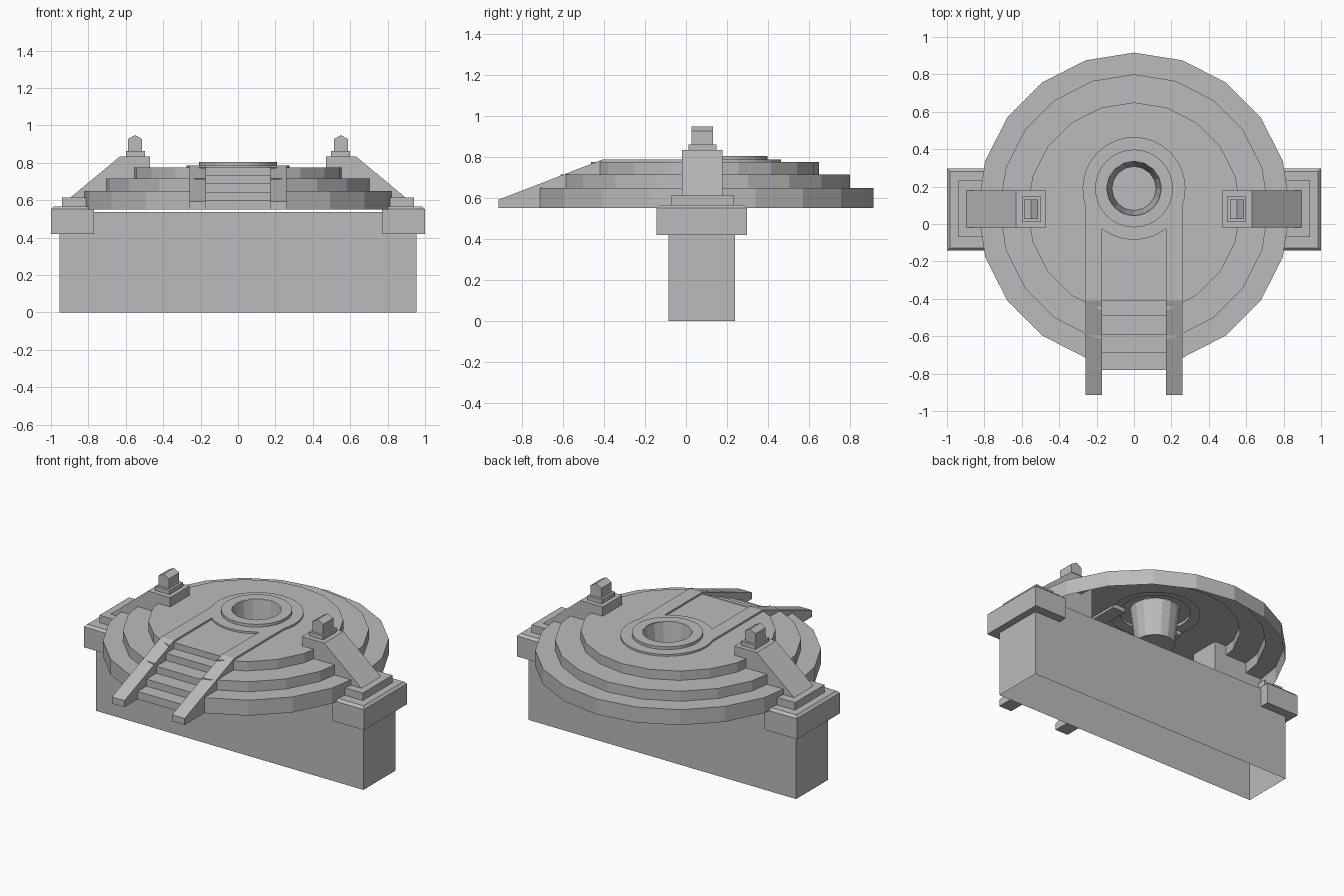
import bpy, bmesh
from math import sin, cos, pi
from mathutils import Vector

old = bpy.data.objects.get("Cube")
if old:
    bpy.data.objects.remove(old, do_unlink=True)

stone = bpy.data.materials.new("grey_stone")
stone.use_nodes = True
GREY = (0.5, 0.5, 0.5, 1)
stone.diffuse_color = GREY
stone.node_tree.nodes["Principled BSDF"].inputs["Base Color"].default_value = GREY


def finish(name, bm, recalc=True):
    if recalc:
        bmesh.ops.recalc_face_normals(bm, faces=bm.faces)
    mesh = bpy.data.meshes.new(name)
    bm.to_mesh(mesh)
    bm.free()
    mesh.materials.append(stone)
    obj = bpy.data.objects.new(name, mesh)
    bpy.context.collection.objects.link(obj)
    return obj


def box(name, x, y, z, inset=0.0, open_bottom=False):
    """Box from ranges; inset shrinks the top outline."""
    bm = bmesh.new()
    rings = []
    for h, d in ((z[0], 0), (z[1], inset)):
        rings.append([bm.verts.new(p) for p in (
            (x[0] + d, y[0] + d, h), (x[1] - d, y[0] + d, h),
            (x[1] - d, y[1] - d, h), (x[0] + d, y[1] - d, h))])
    low, high = rings
    for i in range(4):
        j = (i + 1) % 4
        bm.faces.new((low[i], low[j], high[j], high[i]))
    bm.faces.new(high)
    if not open_bottom:
        bm.faces.new(low[::-1])
    return finish(name, bm, recalc=False)


def prism(name, profile, axis, a, b):
    """Extrude a side profile along x or y between a and b."""
    bm = bmesh.new()
    place = (lambda p: (a, p[0], p[1])) if axis == "x" else (lambda p: (p[0], a, p[1]))
    face = bm.faces.new([bm.verts.new(place(p)) for p in profile])
    ext = bmesh.ops.extrude_face_region(bm, geom=[face])
    verts = [v for v in ext["geom"] if isinstance(v, bmesh.types.BMVert)]
    shift = Vector((b - a, 0, 0)) if axis == "x" else Vector((0, b - a, 0))
    bmesh.ops.translate(bm, verts=verts, vec=shift)
    return finish(name, bm)


def lathe(profile, cy, sides, cap=False):
    """Open shell spun round a vertical axis; profile runs bottom outside to top inside."""
    bm = bmesh.new()
    rings = []
    for r, z, *c in profile:
        yc = c[0] if c else cy
        rings.append([bm.verts.new((r * sin(2 * pi * i / sides),
                                    yc - r * cos(2 * pi * i / sides), z))
                      for i in range(sides)])
    for lo, hi in zip(rings, rings[1:]):
        for i in range(sides):
            j = (i + 1) % sides
            bm.faces.new((lo[i], lo[j], hi[j], hi[i]))
    if cap:
        bm.faces.new(rings[-1])
    return bm


# Supporting wall, open underneath
box("base_wall", (-0.955, 0.955), (-0.085, 0.24), (0, 0.538), open_bottom=True)

# Hollow terraced disc, with a slot cut out for the stairs
DISC_Y, WELL_Y = 0.08, 0.19
STAIR_X, STAIR_Y = 0.17, -0.41
bm = lathe([(0.836, 0.55), (0.836, 0.65), (0.72, 0.65), (0.72, 0.715),
            (0.57, 0.715), (0.57, 0.775), (0.265, 0.775, WELL_Y)], DISC_Y, 20)
for co, no in (((STAIR_X, 0, 0), (1, 0, 0)), ((-STAIR_X, 0, 0), (1, 0, 0)),
               ((0, STAIR_Y, 0), (0, 1, 0))):
    bmesh.ops.bisect_plane(bm, geom=bm.verts[:] + bm.edges[:] + bm.faces[:],
                           plane_co=co, plane_no=no)
slot = []
for f in bm.faces:
    c = f.calc_center_median()
    if abs(c.x) < STAIR_X and c.y < STAIR_Y:
        slot.append(f)
bmesh.ops.delete(bm, geom=slot, context="FACES")
finish("terraced_disc", bm, recalc=False)

# Raised collar and sunken well
finish("well_collar", lathe([(0.275, 0.775), (0.275, 0.787), (0.208, 0.787),
                             (0.208, 0.805), (0.145, 0.805)], WELL_Y, 32), recalc=False)
finish("well_bowl", lathe([(0.146, 0.804), (0.118, 0.575)], WELL_Y, 16, cap=True),
       recalc=False)

# Stairs
steps = [(-0.78, 0.55)]
fronts = [-0.78, -0.69, -0.59, -0.49, STAIR_Y]
for i in range(4):
    z = 0.6 + 0.045 * i
    steps += [(fronts[i], z), (fronts[i + 1], z)]
steps += [(STAIR_Y, 0.775), (STAIR_Y + 0.02, 0.775), (STAIR_Y + 0.02, 0.55)]
prism("stairs", steps, "x", -STAIR_X, STAIR_X)

ramp = [(-0.915, 0.55), (-0.915, 0.592), (STAIR_Y, 0.787), (0.12, 0.787),
        (0.12, 0.76), (-0.38, 0.76), (-0.46, 0.55)]
buttress = [(0.47, 0.565), (0.47, 0.835), (0.63, 0.835), (0.895, 0.615), (0.895, 0.565)]
spire = [(0.512, 0.86), (0.512, 0.927), (0.55, 0.948), (0.588, 0.927), (0.588, 0.86)]

for side, s in (("left", 1), ("right", -1)):
    def span(a, b):
        return tuple(sorted((s * a, s * b)))

    def flip(points):
        return [(s * x, z) for x, z in points]

    # Stair rail
    prism(side + "_stair_rail", ramp, "x", s * STAIR_X, s * 0.26)
    # Wall capital and plinth
    box(side + "_capital", span(0.77, 1.0), (-0.143, 0.297), (0.42, 0.552))
    box(side + "_capital_top", span(0.77, 1.0), (-0.143, 0.297), (0.552, 0.567), inset=0.015)
    box(side + "_plinth", span(0.8, 0.94), (-0.07, 0.232), (0.565, 0.615))
    # Sloping buttress with a small pinnacle
    prism(side + "_buttress", flip(buttress), "y", -0.02, 0.178)
    box(side + "_pinnacle_base", span(0.497, 0.6), (0.012, 0.148), (0.835, 0.862))
    prism(side + "_pinnacle", flip(spire), "y", 0.028, 0.132)
